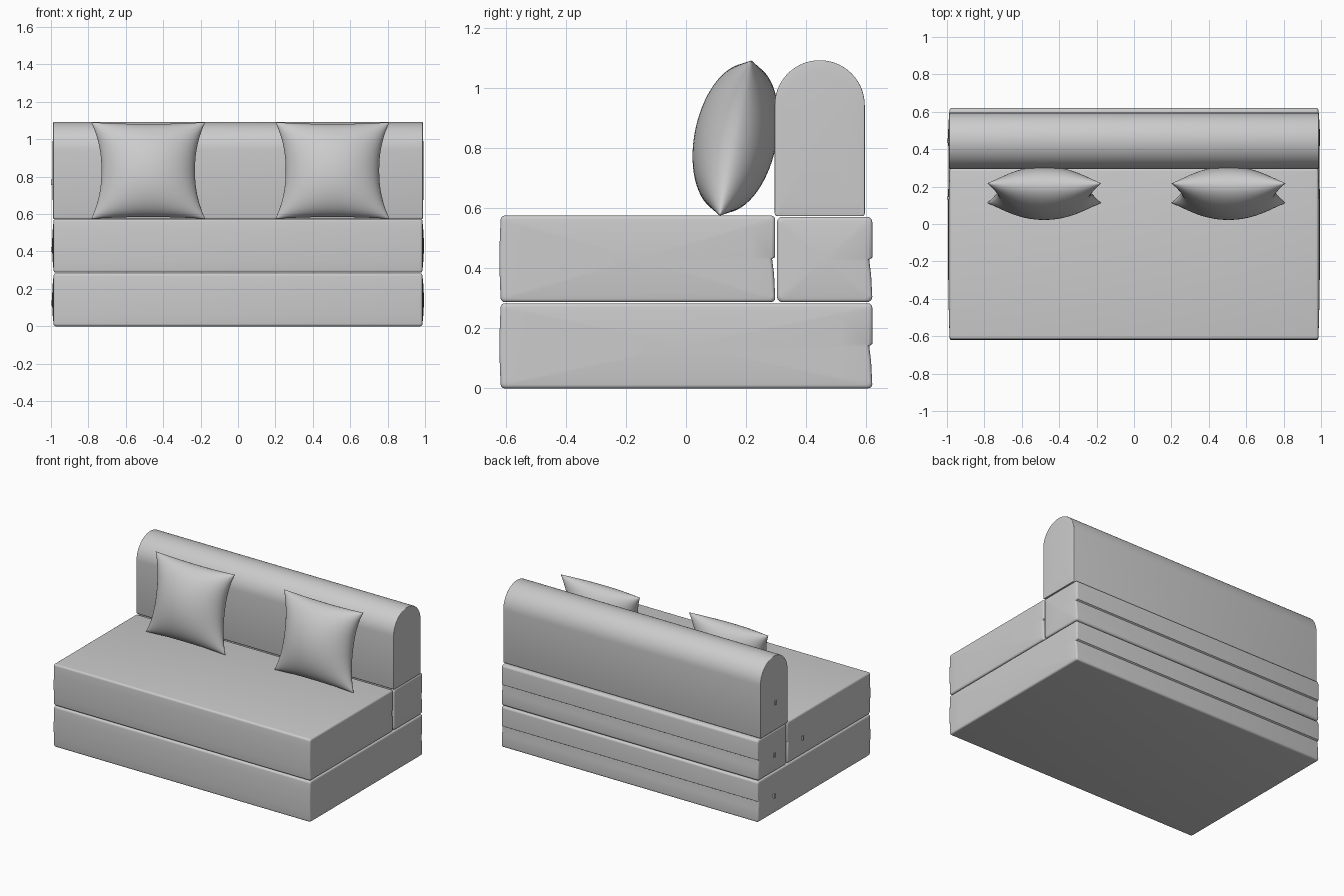
import bpy, bmesh, math
from mathutils import Matrix

if "Cube" in bpy.data.objects:
    bpy.data.objects.remove(bpy.data.objects["Cube"])

fabric = bpy.data.materials.new("grey fabric")
fabric.diffuse_color = (0.6, 0.6, 0.6, 1)
fabric.use_nodes = True
fabric.node_tree.nodes["Principled BSDF"].inputs["Base Color"].default_value = fabric.diffuse_color


def finish(name, bm, angle=40):
    bmesh.ops.remove_doubles(bm, verts=bm.verts, dist=1e-5)
    bmesh.ops.recalc_face_normals(bm, faces=bm.faces)
    me = bpy.data.meshes.new(name)
    bm.to_mesh(me)
    bm.free()
    me.materials.append(fabric)
    ob = bpy.data.objects.new(name, me)
    bpy.context.collection.objects.link(ob)
    bpy.ops.object.select_all(action='DESELECT')
    ob.select_set(True)
    bpy.context.view_layer.objects.active = ob
    bpy.ops.object.shade_smooth_by_angle(angle=math.radians(angle))
    return ob


def arc(cy, cz, r, a0, a1, n=5):
    return [(cy + r * math.cos(math.radians(a0 + (a1 - a0) * i / n)),
             cz + r * math.sin(math.radians(a0 + (a1 - a0) * i / n)))
            for i in range(n + 1)]


def cushion_profile(y0, y1, z0, z1, r, bulge):
    # rounded rectangle, softly bulging front, zip crease along the back
    h = z1 - z0
    zm = (z0 + z1) / 2
    p = arc(y1 - r, z0 + r, r, -90, 0)
    p += [(y1 - 0.004, zm - 0.05), (y1 - 0.01, zm - 0.004),
          (y1 - 0.01, zm), (y1, zm + 0.006)]
    p += arc(y1 - r, z1 - r, r, 0, 90) + arc(y0 + r, z1 - r, r, 90, 180)
    p += [(y0 - bulge * math.sin(math.pi * t), z1 - r - (h - 2 * r) * t)
          for t in (0.2, 0.4, 0.6, 0.8)]
    p += arc(y0 + r, z0 + r, r, 180, 270)
    return p


def extrude_part(name, prof, half, r, dome):
    # sweep the profile along x with rounded rims and slightly domed ends
    ys, zs = [q[0] for q in prof], [q[1] for q in prof]
    cy, cz = (min(ys) + max(ys)) / 2, (min(zs) + max(zs)) / 2
    hy, hz = (max(ys) - min(ys)) / 2, (max(zs) - min(zs)) / 2
    side = []
    for i in range(5):
        a = math.pi / 2 * i / 4
        d = r * (1 - math.cos(a))
        side.append((half - r + r * math.sin(a), 1 - d / hy, 1 - d / hz))
    sy, sz = side[-1][1:]
    for s in (0.85, 0.65, 0.4, 0.15):
        side.append((half + dome * (1 - s * s), s * sy, s * sz))
    rings = [(-x, a, b) for x, a, b in reversed(side)] + side
    bm = bmesh.new()
    loops = [[bm.verts.new((x, cy + (y - cy) * a, cz + (z - cz) * b))
              for y, z in prof] for x, a, b in rings]
    n = len(prof)
    for A, B in zip(loops, loops[1:]):
        for i in range(n):
            j = (i + 1) % n
            bm.faces.new((A[i], A[j], B[j], B[i]))
    for L in (loops[0], loops[-1]):
        bm.faces.new(L)
    return finish(name, bm)


# mattress blocks
extrude_part("base", cushion_profile(-0.617, 0.62, 0, 0.283, 0.014, 0.004), 0.986, 0.012, 0.008)
extrude_part("seat", cushion_profile(-0.617, 0.297, 0.287, 0.575, 0.014, 0.004), 0.986, 0.012, 0.008)
extrude_part("back_support", cushion_profile(0.303, 0.62, 0.287, 0.571, 0.018, 0.0), 0.986, 0.012, 0.008)

# backrest with half-round top
prof = arc(0.585, 0.583, 0.01, -90, 0, 3) + arc(0.445, 0.942, 0.15, 0, 180, 28)
prof += arc(0.305, 0.583, 0.01, 180, 270, 3)
extrude_part("backrest", prof, 0.988, 0.004, 0.004)


# throw pillows: two puffed sheets meeting at a pinched square seam
def pillow(name, cx):
    n = 32
    bm = bmesh.new()
    t = [-math.cos(math.pi * i / n) for i in range(n + 1)]
    for s in (-1, 1):
        g = []
        for v in t:
            row = []
            for u in t:
                x = u * (0.25 + 0.055 * abs(v) ** 2.2)
                z = v * (0.252 + 0.012 * u * u)
                k = max(0, (1 - u * u)) ** 0.55 * max(0, (1 - v * v)) ** 0.5
                row.append(bm.verts.new((x, s * 0.137 * k, z)))
            g.append(row)
        for i in range(n):
            for j in range(n):
                bm.faces.new((g[i][j], g[i][j + 1], g[i + 1][j + 1], g[i + 1][j]))
    m = Matrix.Translation((cx, 0.165, 0.833)) @ Matrix.Rotation(math.radians(-11.5), 4, 'X')
    bmesh.ops.transform(bm, matrix=m, verts=bm.verts)
    return finish(name, bm, 70)


pillow("left_pillow", -0.48)
pillow("right_pillow", 0.505)


# small zip pulls on the left end
def zip_pull(name, y, z):
    bm = bmesh.new()
    bmesh.ops.create_cube(bm, size=1)
    m = Matrix.Translation((-0.995, y, z)) @ Matrix.Diagonal((0.01, 0.016, 0.028, 1))
    bmesh.ops.transform(bm, matrix=m, verts=bm.verts)
    return finish(name, bm)


for part, y, z in (("base", 0.45, 0.125), ("support", 0.45, 0.41),
                   ("seat", 0.14, 0.41), ("backrest", 0.44, 0.77)):
    zip_pull(part + "_zip_pull", y, z)
